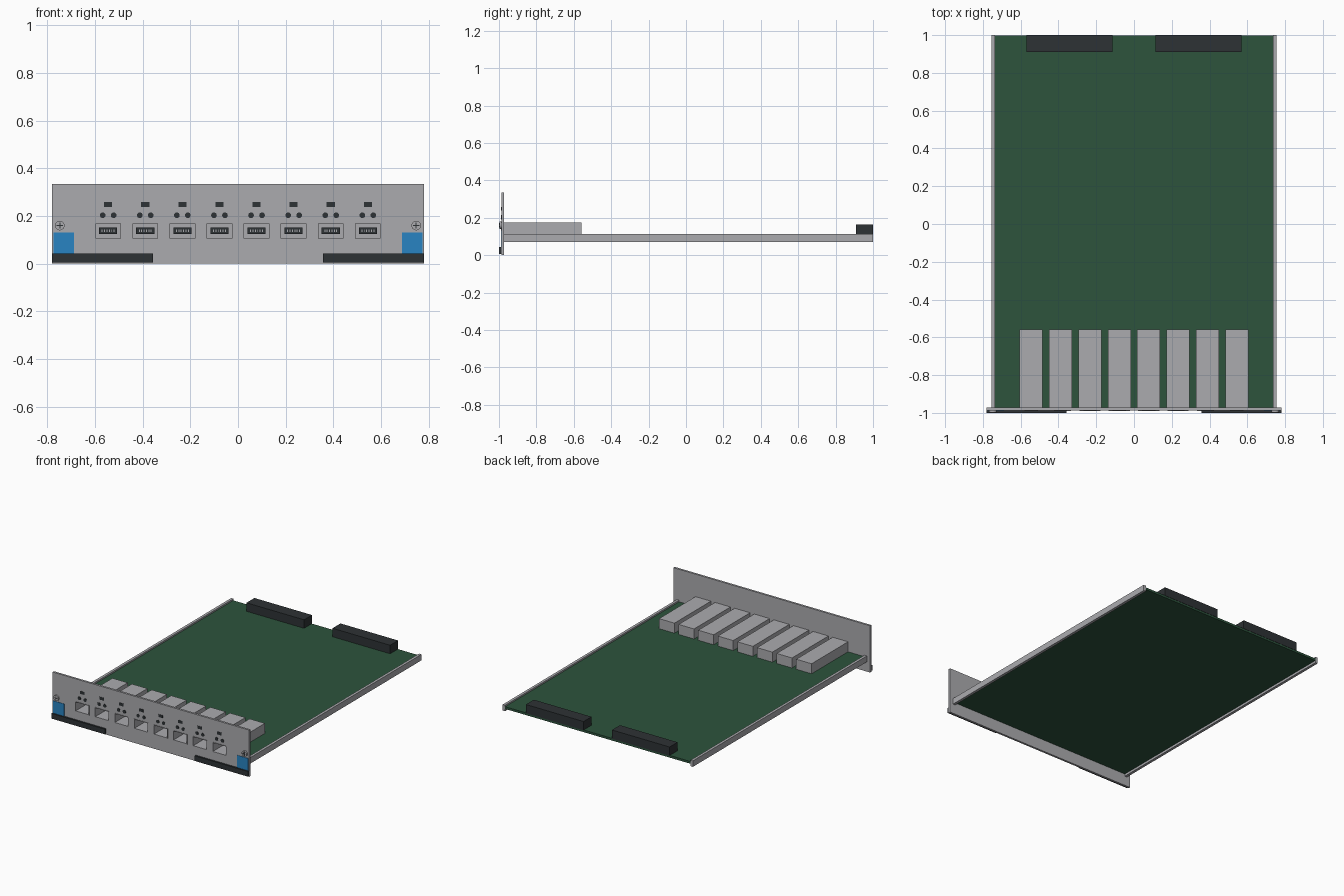
import bpy, bmesh, math
from mathutils import Matrix

if "Cube" in bpy.data.objects:
    bpy.data.objects.remove(bpy.data.objects["Cube"], do_unlink=True)


def material(name, rgb):
    m = bpy.data.materials.new(name)
    m.use_nodes = True
    m.diffuse_color = (*rgb, 1)
    m.node_tree.nodes["Principled BSDF"].inputs["Base Color"].default_value = (*rgb, 1)
    return m


METAL = material("grey metal", (0.41, 0.41, 0.43))
GREEN = material("board green", (0.026, 0.088, 0.046))
BLACK = material("black plastic", (0.027, 0.032, 0.035))
BLUE = material("label blue", (0.022, 0.23, 0.54))


def finish(name, bm, mat):
    bmesh.ops.recalc_face_normals(bm, faces=bm.faces)
    mesh = bpy.data.meshes.new(name)
    bm.to_mesh(mesh)
    bm.free()
    mesh.materials.append(mat)
    ob = bpy.data.objects.new(name, mesh)
    bpy.context.collection.objects.link(ob)
    return ob


def box(name, mat, x, y, z):
    """Box from (low, high) spans."""
    bm = bmesh.new()
    spans = (x, y, z)
    size = [b - a for a, b in spans]
    mid = [(a + b) / 2 for a, b in spans]
    bmesh.ops.create_cube(bm, size=1, matrix=Matrix.Translation(mid) @ Matrix.Diagonal((*size, 1)))
    return finish(name, bm, mat)


def disc(name, mat, x, z, radius, y, segments=24):
    """Short cylinder lying along y."""
    bm = bmesh.new()
    spin = Matrix.Translation((x, sum(y) / 2, z)) @ Matrix.Rotation(math.pi / 2, 4, 'X')
    bmesh.ops.create_cone(bm, cap_ends=True, segments=segments, radius1=radius,
                          radius2=radius, depth=y[1] - y[0], matrix=spin)
    ob = finish(name, bm, mat)
    bpy.ops.object.select_all(action='DESELECT')
    ob.select_set(True)
    bpy.context.view_layer.objects.active = ob
    bpy.ops.object.shade_smooth_by_angle()
    return ob


def pierced_plate(name, mat, xs, zs, y, is_hole):
    """Plate made of a grid of cells, leaving out the holes, extruded along y."""
    bm = bmesh.new()
    verts = [[bm.verts.new((x, y[0], z)) for z in zs] for x in xs]
    for i in range(len(xs) - 1):
        for k in range(len(zs) - 1):
            if not is_hole(i, k):
                bm.faces.new((verts[i][k], verts[i + 1][k],
                              verts[i + 1][k + 1], verts[i][k + 1]))
    out = bmesh.ops.extrude_face_region(bm, geom=bm.faces[:], use_keep_orig=True)
    moved = [g for g in out["geom"] if isinstance(g, bmesh.types.BMVert)]
    bmesh.ops.translate(bm, verts=moved, vec=(0, y[1] - y[0], 0))
    return finish(name, bm, mat)


FACE, REAR = -0.987, -0.972
PORT_LOW, PORT_HIGH, PORT_HALF = 0.104, 0.171, 0.054
ports = [(i - 3.5) * 0.1555 for i in range(8)]

# Front panel with eight port openings
xs = [-0.78] + [c + s * PORT_HALF for c in ports for s in (-1, 1)] + [0.78]
pierced_plate("front_panel", METAL, xs, [0, PORT_LOW, PORT_HIGH, 0.335], (FACE, REAR),
              lambda i, k: k == 1 and i % 2 == 1)

# Circuit board
box("circuit_board", GREEN, (-0.74, 0.74), (REAR, 0.998), (0.086, 0.102))

for i, c in enumerate(ports, 1):
    # Port cage: open sleeve with a back wall
    wall = 0.061
    pierced_plate(f"port_cage_{i}", METAL,
                  [c - wall, c - PORT_HALF, c + PORT_HALF, c + wall],
                  [0.098, PORT_LOW, PORT_HIGH, 0.174], (REAR, -0.56),
                  lambda a, b: a == 1 and b == 1)
    box(f"port_cage_back_{i}", METAL, (c - wall, c + wall), (-0.566, -0.559), (0.098, 0.174))
    # Thin collar around the opening
    pierced_plate(f"port_collar_{i}", METAL,
                  [c - 0.056, c - 0.052, c + 0.052, c + 0.056],
                  [0.102, 0.106, 0.169, 0.173], (FACE - 0.002, REAR),
                  lambda a, b: a == 1 and b == 1)
    # Socket deep inside the cage, with a row of contacts
    box(f"port_socket_{i}", BLACK, (c - 0.038, c + 0.038), (-0.68, -0.566), (0.125, 0.152))
    for n in range(6):
        x = c + (n - 2.5) * 0.01
        box(f"port_contact_{i}_{n}", METAL, (x - 0.002, x + 0.002), (-0.683, -0.68), (0.134, 0.144))
    # Indicator lights and marker plate above the port
    for side, dx in (("right", -0.023), ("left", 0.023)):
        disc(f"indicator_{side}_{i}", BLACK, c + dx, 0.203, 0.012, (FACE - 0.003, FACE), 16)
    box(f"marker_plate_{i}", BLACK, (c - 0.017, c + 0.017), (FACE - 0.002, FACE), (0.238, 0.258))

for side, s in (("right", -1), ("left", 1)):
    def span(a, b):
        return tuple(sorted((s * a, s * b)))

    # Edge rail, slightly taller than the board
    box(f"edge_rail_{side}", METAL, span(0.736, 0.755), (REAR, 1), (0.07, 0.113))
    # Ejector handle along the lower panel edge
    box(f"ejector_handle_{side}", BLACK, span(0.357, 0.78), (-1, FACE), (0.006, 0.043))
    # Blue label
    box(f"blue_label_{side}", BLUE, span(0.687, 0.774), (FACE - 0.003, FACE), (0.043, 0.131))
    # Panel screw with cross slot
    disc(f"panel_screw_{side}", METAL, s * 0.747, 0.16, 0.02, (-0.998, FACE))
    for name, w, h in (("wide", 0.013, 0.002), ("tall", 0.002, 0.013)):
        box(f"screw_slot_{name}_{side}", BLACK, (s * 0.747 - w, s * 0.747 + w),
            (-0.999, -0.996), (0.16 - h, 0.16 + h))
    # Rear connector
    box(f"rear_connector_{side}", BLACK, span(0.113, 0.57), (0.91, 1), (0.1, 0.163))
